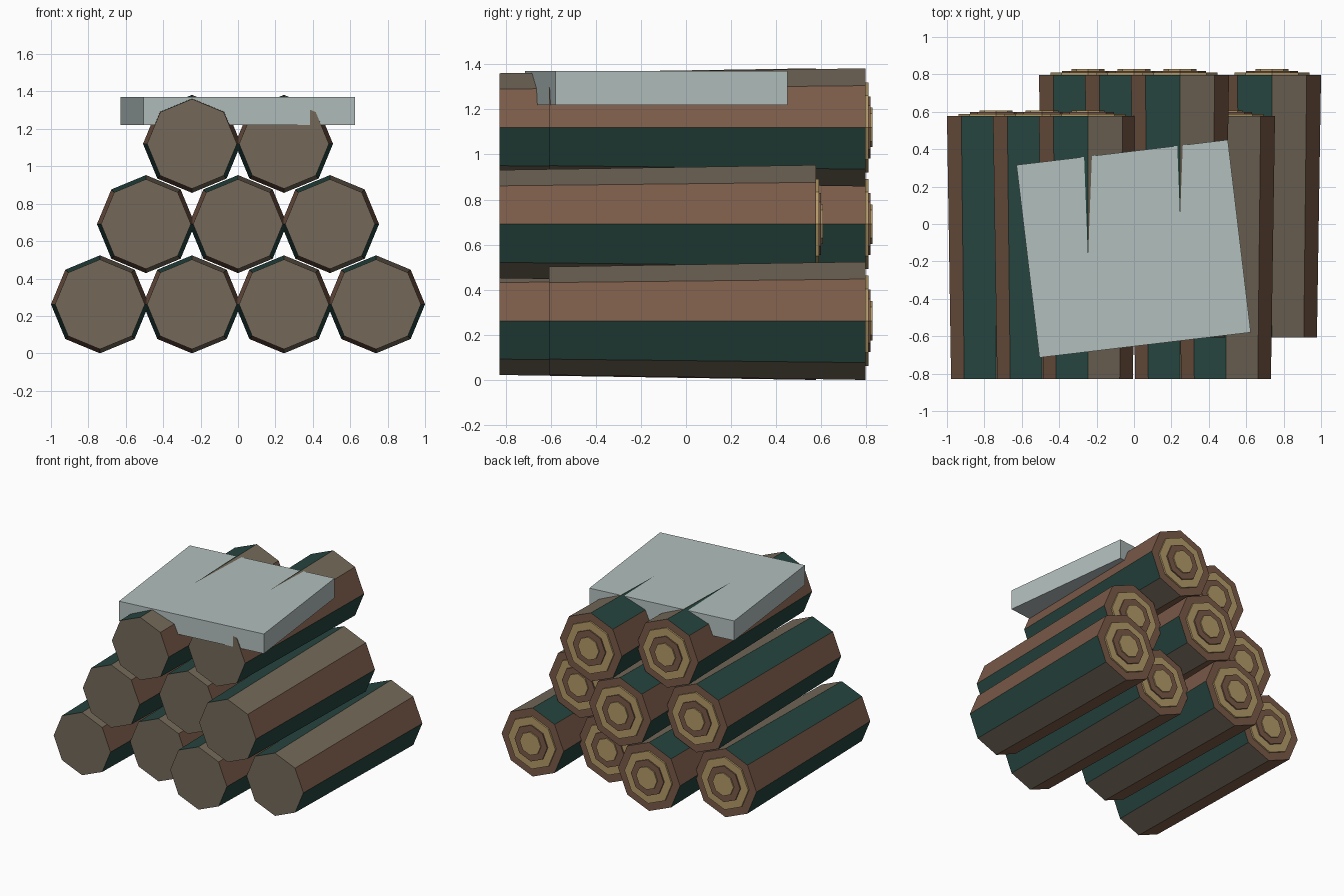
import bpy
import bmesh
from math import pi, cos, sin, radians

cube = bpy.data.objects.get("Cube")
if cube:
    bpy.data.objects.remove(cube, do_unlink=True)


def material(name, hex_code):
    srgb = [int(hex_code[i:i + 2], 16) / 255 for i in (0, 2, 4)]
    color = [c / 12.92 if c < 0.04 else ((c + 0.055) / 1.055) ** 2.4 for c in srgb] + [1]
    mat = bpy.data.materials.new(name)
    mat.use_nodes = True
    mat.diffuse_color = color
    bsdf = next(n for n in mat.node_tree.nodes if n.type == "BSDF_PRINCIPLED")
    bsdf.inputs["Base Color"].default_value = color
    bsdf.inputs["Roughness"].default_value = 0.9
    return mat


BROWN = material("bark_brown", "7A5A48")
GREEN = material("moss_green", "26453F")
GREY = material("weathered_bark", "746959")
TAN = material("ring_tan", "B49B68")
STONE = material("pale_stone", "B2BFBD")


def finish(name, bm, mats):
    bmesh.ops.recalc_face_normals(bm, faces=bm.faces)
    mesh = bpy.data.meshes.new(name)
    bm.to_mesh(mesh)
    bm.free()
    for mat in mats:
        mesh.materials.append(mat)
    obj = bpy.data.objects.new(name, mesh)
    bpy.context.collection.objects.link(obj)
    return obj


def octagon_prism(name, x, z, front, back, mats, front_index=0):
    """Eight-sided prism along y; front and back are (y, radius)."""
    bm = bmesh.new()
    rings = []
    for y, r in (front, back):
        angles = [pi - i * pi / 4 for i in range(8)]
        rings.append([bm.verts.new((x + r * cos(a), y, z + r * sin(a))) for a in angles])
    a, b = rings
    for i in range(8):
        j = (i + 1) % 8
        # Bark strips cycle through the materials
        bm.faces.new((a[i], a[j], b[j], b[i])).material_index = i % len(mats)
    bm.faces.new(a).material_index = front_index
    bm.faces.new(b)
    return finish(name, bm, mats)


SPACING, ROW_HEIGHT = 0.492, 0.429
FRONT_R, BACK_R, LENGTH = 0.24, 0.262, 1.405
FRONT_Y, SHIFT = -0.828, 0.22

# Rows from the bottom up; 1 marks a log pushed towards the back
rows = [(0, 1, 0, 1), (0, 1, 0), (0, 1)]

# Raised growth rings: radius, height above the log end, material
growth_rings = [("outer", 0.2, 0.012, TAN),
                ("middle", 0.138, 0.022, BROWN),
                ("inner", 0.088, 0.031, TAN)]

for row, shifts in enumerate(rows):
    for col, pushed in enumerate(shifts):
        x = (col - (len(shifts) - 1) / 2) * SPACING
        z = BACK_R + row * ROW_HEIGHT
        y = FRONT_Y + pushed * SHIFT
        end = y + LENGTH
        label = f"log_{row + 1}_{col + 1}"
        log = octagon_prism(label, x, z, (y, FRONT_R), (end, BACK_R),
                            [BROWN, GREEN, GREY], front_index=2)
        for ring, radius, height, mat in growth_rings:
            part = octagon_prism(f"{label}_{ring}_ring", x, z, (end - 0.005, radius),
                                 (end + height, radius), [mat])
            part.parent = log

# Flat slab resting on the top row, slightly turned
bm = bmesh.new()
bmesh.ops.create_cube(bm, size=1)
bmesh.ops.scale(bm, vec=(1.138, 1.037, 0.15), verts=bm.verts)
slab = finish("top_slab", bm, [STONE])
slab.location = (-0.002, -0.132, 1.295)
slab.rotation_euler.z = radians(6.8)
